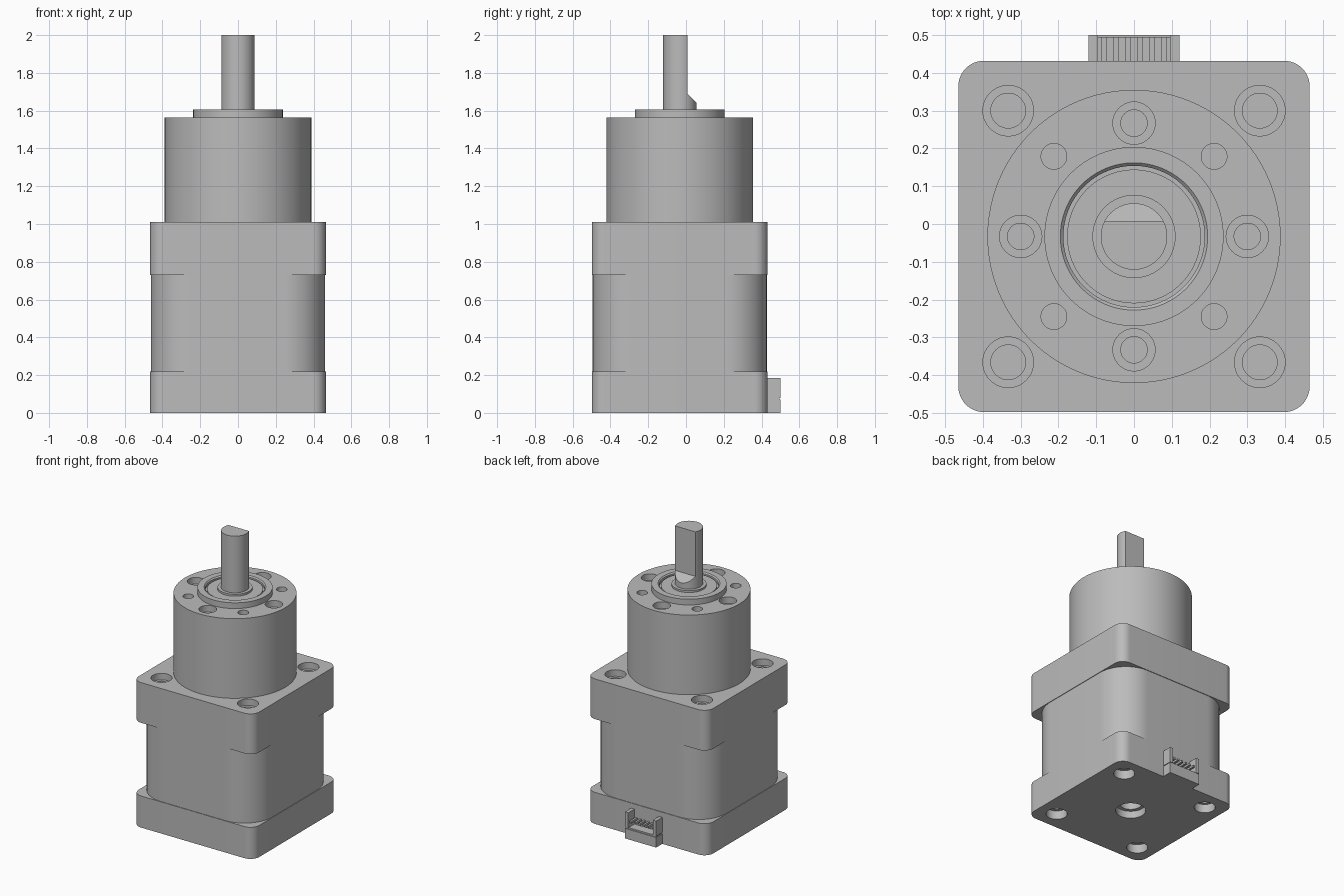
import bpy, bmesh, math

cube = bpy.data.objects.get("Cube")
if cube:
    bpy.data.objects.remove(cube, do_unlink=True)

CY = -0.033          # y of the motor axis
HALF = 0.465         # half width of the square motor

grey = bpy.data.materials.new("plain_grey")
grey.use_nodes = True
grey.diffuse_color = (0.5, 0.5, 0.5, 1)
grey.node_tree.nodes["Principled BSDF"].inputs["Base Color"].default_value = (0.5, 0.5, 0.5, 1)


def make(name, bm):
    bmesh.ops.recalc_face_normals(bm, faces=bm.faces)
    mesh = bpy.data.meshes.new(name)
    bm.to_mesh(mesh)
    bm.free()
    mesh.materials.append(grey)
    obj = bpy.data.objects.new(name, mesh)
    bpy.context.collection.objects.link(obj)
    return obj


def extrude_outline(bm, points, z0, z1):
    low = [bm.verts.new((x, y, z0)) for x, y in points]
    high = [bm.verts.new((x, y, z1)) for x, y in points]
    bm.faces.new(low)
    bm.faces.new(high)
    for i in range(len(points)):
        j = (i + 1) % len(points)
        bm.faces.new((low[i], low[j], high[j], high[i]))


def rounded_block(name, half, radius, z0, z1, steps=12):
    points = []
    for corner, (sx, sy) in enumerate(((1, 1), (-1, 1), (-1, -1), (1, -1))):
        for k in range(steps + 1):
            a = math.pi / 2 * (corner + k / steps)
            points.append((sx * (half - radius) + radius * math.cos(a),
                           CY + sy * (half - radius) + radius * math.sin(a)))
    bm = bmesh.new()
    extrude_outline(bm, points, z0, z1)
    return make(name, bm)


def lathe(bm, profile, x=0, y=0, seg=64):
    """Closed solid turned from (radius, z) points, capped at both ends."""
    rings = []
    for r, z in profile:
        rings.append([bm.verts.new((x + r * math.cos(2 * math.pi * i / seg),
                                    CY + y + r * math.sin(2 * math.pi * i / seg), z))
                      for i in range(seg)])
    for a, b in zip(rings, rings[1:]):
        for i in range(seg):
            j = (i + 1) % seg
            bm.faces.new((a[i], a[j], b[j], b[i]))
    bm.faces.new(rings[0])
    bm.faces.new(rings[-1])


def turned(name, profile, seg=96):
    bm = bmesh.new()
    lathe(bm, profile, seg=seg)
    return make(name, bm)


def box(name, x, y, z):
    bm = bmesh.new()
    extrude_outline(bm, [(x[0], y[0]), (x[1], y[0]), (x[1], y[1]), (x[0], y[1])], *z)
    return make(name, bm)


def cut(obj, cutter):
    """Subtract the cutter, bake the result and drop the cutter."""
    mod = obj.modifiers.new("cut", 'BOOLEAN')
    mod.operation = 'DIFFERENCE'
    mod.solver = 'EXACT'
    mod.object = cutter
    graph = bpy.context.evaluated_depsgraph_get()
    obj.data = bpy.data.meshes.new_from_object(obj.evaluated_get(graph))
    obj.modifiers.clear()
    bpy.data.objects.remove(cutter, do_unlink=True)


def cut_holes(obj, centres, profile):
    bm = bmesh.new()
    for x, y in centres:
        lathe(bm, profile, x, y, seg=40)
    cut(obj, make("hole_cutter", bm))


def square(d):
    return [(sx * d, sy * d) for sx in (-1, 1) for sy in (-1, 1)]


def step_hole(r_big, r_small, z, shallow, deep):
    """Counterbore profile; negative depths go upward from z."""
    out = math.copysign(0.02, shallow)
    return [(r_big, z + out), (r_big, z - shallow), (r_small, z - shallow), (r_small, z - deep)]


# Motor housing
bottom_cap = rounded_block("bottom_cap", HALF, 0.068, 0, 0.22)
cut_holes(bottom_cap, square(0.333), step_hole(0.067, 0.046, 0, -0.06, -0.12))
cut_holes(bottom_cap, [(0, 0)], step_hole(0.095, 0.07, 0, -0.05, -0.12))
rounded_block("motor_core", 0.461, 0.215, 0.22, 0.73, 20)
rounded_block("top_cap", HALF, 0.068, 0.73, 0.915)
flange = rounded_block("mounting_flange", HALF, 0.068, 0.915, 1.01)
cut_holes(flange, square(0.333), step_hole(0.067, 0.046, 1.01, 0.045, 0.085))

# Gearbox
turned("gearbox_lower", [(0.388, 1.01), (0.388, 1.385)])
upper = turned("gearbox_upper", [(0.388, 1.385), (0.388, 1.565)])
cut_holes(upper, [(0.3, 0), (-0.3, 0), (0, 0.3), (0, -0.3)],
          step_hole(0.056, 0.035, 1.565, 0.045, 0.12))
cut_holes(upper, square(0.212), [(0.034, 1.6), (0.034, 1.48)])

# Boss with a recessed bearing
turned("front_boss", [(0.237, 1.56), (0.237, 1.605), (0.195, 1.605), (0.187, 1.597),
                      (0.187, 1.58), (0.177, 1.58), (0.177, 1.592), (0.11, 1.592)])
turned("bearing_collar", [(0.11, 1.58), (0.11, 1.605), (0.09, 1.605)])

# Output shaft with a flat that ends in a slope
shaft = turned("output_shaft", [(0.088, 1.58), (0.088, 2.0)], 64)
bm = bmesh.new()
side = [(0.008, 1.69), (0.2, 1.498), (0.2, 2.1), (0.008, 2.1)]
ends = [[bm.verts.new((x, y, z)) for y, z in side] for x in (-0.2, 0.2)]
bm.faces.new(ends[0])
bm.faces.new(ends[1])
for i in range(4):
    j = (i + 1) % 4
    bm.faces.new((ends[0][i], ends[0][j], ends[1][j], ends[1][i]))
cut(shaft, make("flat_cutter", bm))

# Connector on the back
BACK = CY + HALF - 0.01
box("connector_base", (-0.12, 0.12), (BACK, 0.5), (0, 0.07))
box("connector_bed", (-0.115, 0.115), (BACK, 0.495), (0.065, 0.08))
for label, s in (("left", 1), ("right", -1)):
    box("connector_wall_" + label, sorted((s * 0.12, s * 0.095)), (BACK, 0.5), (0.078, 0.185))
for i in range(6):
    x = (i - 2.5) * 0.032
    box(f"connector_pin_{i + 1}", (x - 0.007, x + 0.007), (BACK, 0.495), (0.115, 0.129))

# Smooth round sides, crisp edges
for obj in bpy.context.scene.objects:
    if obj.type == 'MESH' and obj.data.materials and obj.data.materials[0] == grey:
        obj.data.shade_smooth()
        obj.data.set_sharp_from_angle(angle=math.radians(30))
